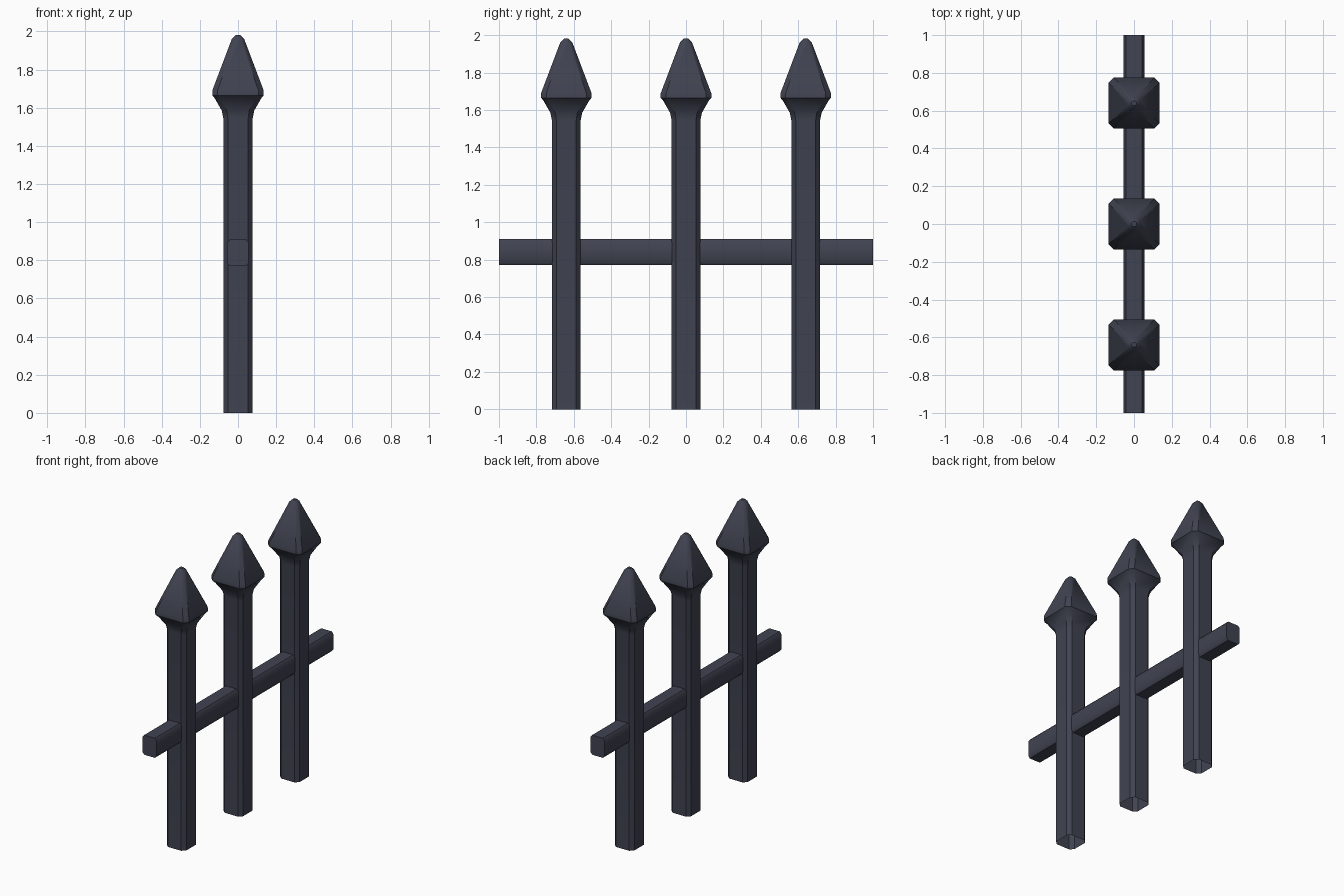
import bpy, bmesh, math

if "Cube" in bpy.data.objects:
    bpy.data.objects.remove(bpy.data.objects["Cube"])

iron = bpy.data.materials.new("dark iron")
iron.diffuse_color = (0.052, 0.057, 0.083, 1)
iron.use_nodes = True
iron.node_tree.nodes["Principled BSDF"].inputs["Base Color"].default_value = iron.diffuse_color


def octagon(h, c):
    # square of half width h with corners cut by c
    k = h - c
    return [(h, -k), (h, k), (k, h), (-k, h), (-h, k), (-h, -k), (-k, -h), (k, -h)]


def loft(name, sections, place, cap_start, cap_end, angle):
    bm = bmesh.new()
    rings = [[bm.verts.new(place(a, b, t)) for a, b in pts] for t, pts in sections]
    for lo, hi in zip(rings, rings[1:]):
        for i in range(8):
            j = (i + 1) % 8
            bm.faces.new((lo[i], lo[j], hi[j], hi[i]))
    if cap_start:
        bm.faces.new(rings[0][::-1])
    if cap_end:
        bm.faces.new(rings[-1])
    bmesh.ops.recalc_face_normals(bm, faces=bm.faces)
    mesh = bpy.data.meshes.new(name)
    bm.to_mesh(mesh)
    bm.free()
    mesh.materials.append(iron)
    obj = bpy.data.objects.new(name, mesh)
    bpy.context.collection.objects.link(obj)
    bpy.ops.object.select_all(action='DESELECT')
    obj.select_set(True)
    bpy.context.view_layer.objects.active = obj
    bpy.ops.object.shade_smooth_by_angle(angle=math.radians(angle))
    return obj


# Pickets: open-bottomed post, flared neck and spear head (z, half width, corner cut)
profile = [(0, .077, .024), (1.545, .077, .024), (1.585, .085, .026),
           (1.65, .122, .028), (1.665, .135, .028), (1.69, .135, .028),
           (1.962, .032, .018), (1.982, .012, .005)]
for n, y in enumerate((-0.64, 0, 0.64)):
    loft(f"picket_{n + 1}", [(z, octagon(h, c)) for z, h, c in profile],
         lambda a, b, t: (a, y + b, t), False, True, 35)

# Cross rail along y with chamfered long edges
bar = [(a * .055 / .07, b) for a, b in octagon(.07, .016)]
loft("cross_rail", [(-1, bar), (1, bar)],
     lambda a, b, t: (a, t, .84 + b), True, True, 50)
